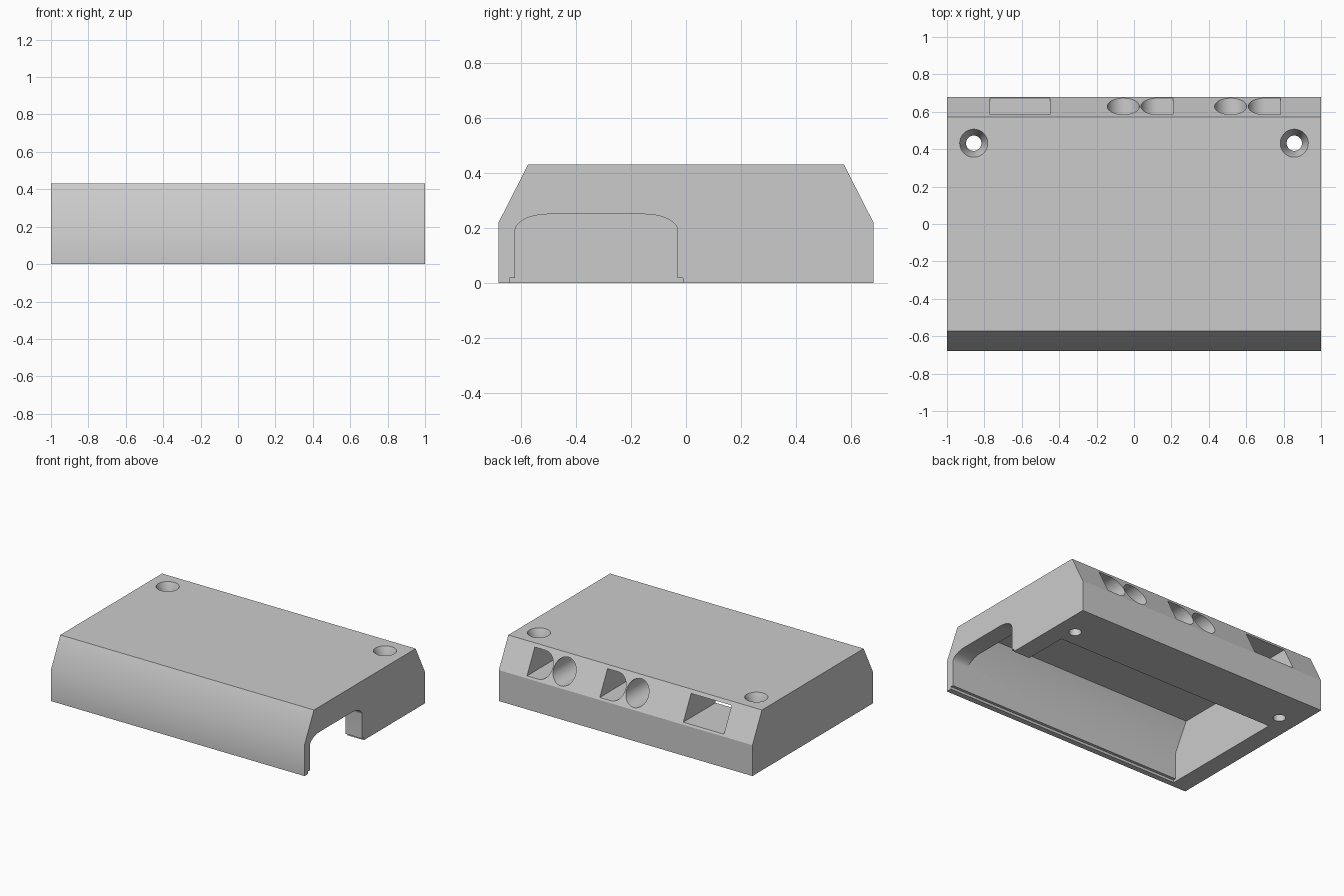
import bpy, bmesh
from math import sin, cos, pi, radians
from mathutils import Vector

if "Cube" in bpy.data.objects:
    bpy.data.objects.remove(bpy.data.objects["Cube"])

grey = bpy.data.materials.new("plain grey")
grey.use_nodes = True
grey.diffuse_color = (0.6, 0.6, 0.6, 1)
grey.node_tree.nodes["Principled BSDF"].inputs["Base Color"].default_value = (0.6, 0.6, 0.6, 1)


def finish(name, bm):
    bmesh.ops.recalc_face_normals(bm, faces=bm.faces)
    mesh = bpy.data.meshes.new(name)
    bm.to_mesh(mesh)
    bm.free()
    mesh.materials.append(grey)
    ob = bpy.data.objects.new(name, mesh)
    bpy.context.collection.objects.link(ob)
    return ob


def prism(name, outline, start, end, axis="x"):
    """Extrude an outline: (y, z) pairs along x, or (x, z) pairs along y."""
    bm = bmesh.new()
    place = (lambda p: (start, *p)) if axis == "x" else (lambda p: (p[0], start, p[1]))
    face = bm.faces.new([bm.verts.new(place(p)) for p in outline])
    move = Vector((end - start, 0, 0) if axis == "x" else (0, end - start, 0))
    new = bmesh.ops.extrude_face_region(bm, geom=[face])["geom"]
    bmesh.ops.translate(bm, vec=move, verts=[v for v in new if isinstance(v, bmesh.types.BMVert)])
    return finish(name, bm)


def lathe(name, x, y, profile, n=48):
    """Closed solid of revolution about a vertical axis."""
    bm = bmesh.new()
    rings = [[bm.verts.new((x + r * cos(2 * pi * i / n), y + r * sin(2 * pi * i / n), z))
              for i in range(n)] for r, z in profile]
    for a, b in zip(rings, rings[1:]):
        for i in range(n):
            j = (i + 1) % n
            bm.faces.new((a[i], a[j], b[j], b[i]))
    bm.faces.new(rings[0])
    bm.faces.new(rings[-1])
    return finish(name, bm)


def arc(cx, cz, rx, rz, a0, a1, n):
    angles = [radians(a0 + (a1 - a0) * i / n) for i in range(n + 1)]
    return [(cx + rx * cos(a), cz + rz * sin(a)) for a in angles]


def rect(a0, a1, b0, b1):
    return [(a0, b0), (a1, b0), (a1, b1), (a0, b1)]


# Housing shell with sloped front and back shoulders
housing = prism("housing", [(-.68, 0), (-.68, .22), (-.573, .43),
                            (.573, .43), (.68, .22), (.68, 0)], -1, 1)

# Underside cavity, side opening and the shallow rebate for a base plate
cutters = [
    prism("cavity", [(-.62, -.1), (-.62, .213), (-.515, .4), (.31, .4), (.31, -.1)], -.87, .87),
    prism("side_opening", [(-.03, -.1)] + arc(-.15, .19, .12, .06, 0, 90, 12)
          + arc(-.5, .19, .12, .06, 90, 180, 12) + [(-.62, -.1)], .8, 1.1),
    prism("plate_rebate", rect(-.64, -.01, -.1, .018), -.87, 1.1),
]

# Connector ports running from the back slope into the cavity
mid, rad = .32, .086
for x in (-.057, .517):
    cutters.append(prism("round_port", arc(x, mid, rad, rad, 0, 352.5, 47), .305, .8, "y"))
    d = x + .18
    cutters.append(prism("d_port", arc(d, mid, rad, rad, 90, 270, 24)
                         + [(d + rad, mid - rad), (d + rad, mid + rad)], .305, .8, "y"))
cutters.append(prism("wide_port", rect(-.77, -.45, mid - rad, mid + rad), .305, .8, "y"))

# Countersunk screw holes
for x in (-.857, .857):
    cutters.append(lathe("screw_hole", x, .432,
                         [(.041, -.1), (.041, .35), (.075, .43), (.075, .6)]))

bpy.context.view_layer.objects.active = housing
housing.select_set(True)
for cutter in cutters:
    cut = housing.modifiers.new("cut", "BOOLEAN")
    cut.operation = "DIFFERENCE"
    cut.solver = "EXACT"
    cut.object = cutter
    bpy.ops.object.modifier_apply(modifier=cut.name)
    bpy.data.objects.remove(cutter)

# Smooth front shoulder and round holes, crisp back shoulder
bpy.ops.object.shade_smooth_by_angle(angle=radians(30))
mesh = housing.data
for e in mesh.edges:
    if all(mesh.vertices[v].co.y > .675 for v in e.vertices):
        e.use_edge_sharp = True
